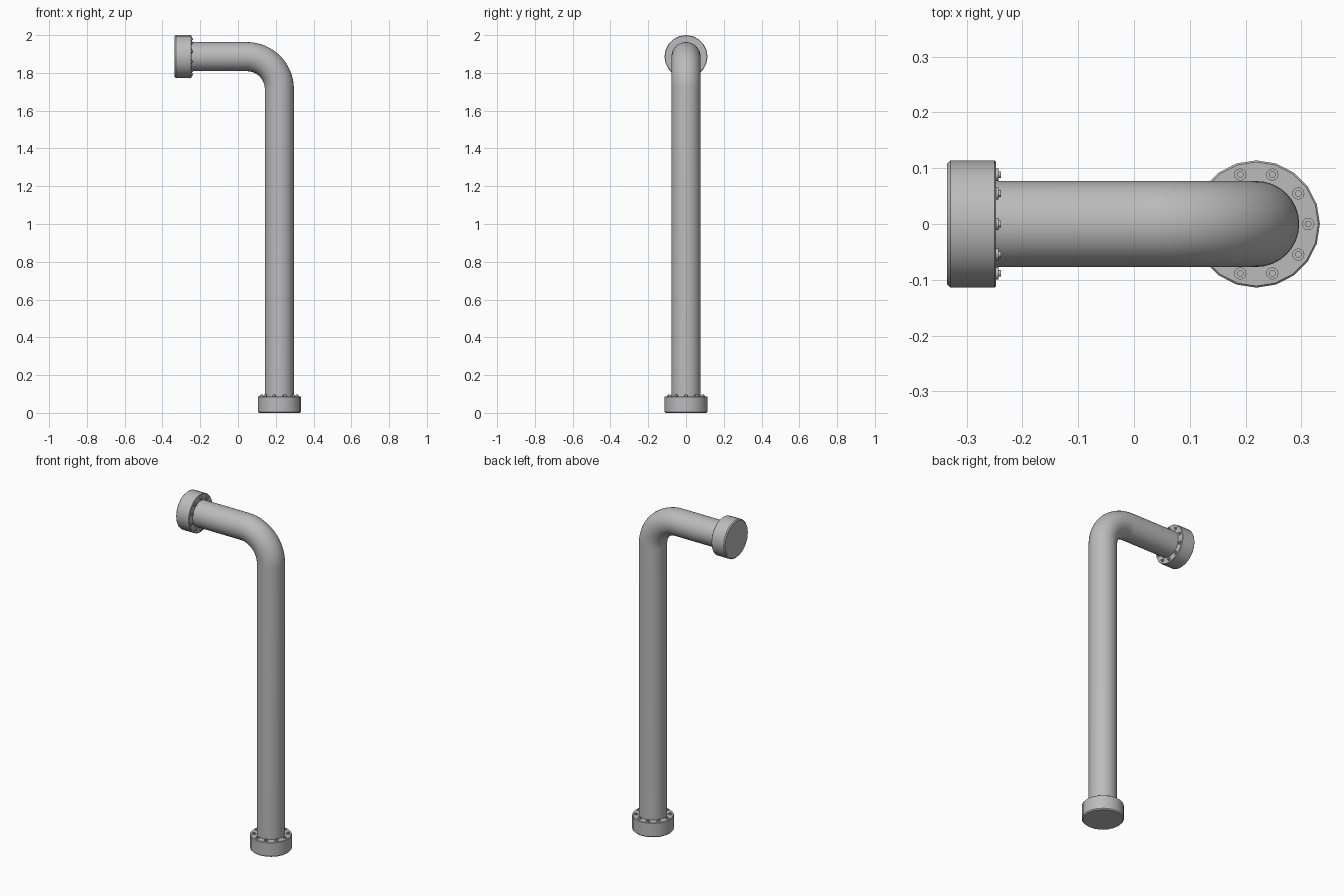
import bpy, math
from mathutils import Vector, Matrix

cube = bpy.data.objects.get("Cube")
if cube:
    bpy.data.objects.remove(cube)

grey = bpy.data.materials.new("grey metal")
grey.use_nodes = True
colour = (0.5, 0.5, 0.5, 1)
grey.diffuse_color = colour
grey.node_tree.nodes["Principled BSDF"].inputs["Base Color"].default_value = colour

PIPE_X, PIPE_Z, PIPE_R, BEND = 0.219, 1.886, 0.077, 0.172
LEFT_END = -0.335
FLANGE_R, FLANGE_H, BOLT_RING, BOLTS = 0.114, 0.088, 0.093, 10


def lathe(name, profile, sides, matrix):
    """Revolve (radius, height) points around z and cap both ends."""
    verts, faces = [], []
    for r, h in profile:
        for i in range(sides):
            a = math.tau * i / sides
            verts.append(matrix @ Vector((r * math.cos(a), r * math.sin(a), h)))
    for k in range(len(profile) - 1):
        for i in range(sides):
            j = (i + 1) % sides
            faces.append((k * sides + i, k * sides + j,
                          (k + 1) * sides + j, (k + 1) * sides + i))
    faces.append(tuple(reversed(range(sides))))
    faces.append(tuple(range((len(profile) - 1) * sides, len(profile) * sides)))
    return add(name, verts, faces)


def add(name, verts, faces):
    mesh = bpy.data.meshes.new(name)
    mesh.from_pydata(verts, [], faces)
    mesh.materials.append(grey)
    obj = bpy.data.objects.new(name, mesh)
    bpy.context.collection.objects.link(obj)
    bpy.ops.object.select_all(action='DESELECT')
    obj.select_set(True)
    bpy.context.view_layer.objects.active = obj
    bpy.ops.object.shade_smooth_by_angle(angle=math.radians(35))
    return obj


# Pipe: rings swept up the riser, round the elbow and out to the left
steps, sides = 16, 32
stations = [(PIPE_X, 0.02, 0)]
for s in range(steps + 1):
    t = math.pi / 2 * s / steps
    stations.append((PIPE_X - BEND + BEND * math.cos(t),
                     PIPE_Z - BEND + BEND * math.sin(t), t))
stations.append((LEFT_END + 0.02, PIPE_Z, math.pi / 2))
verts, faces = [], []
for x, z, t in stations:
    for i in range(sides):
        a = math.tau * i / sides
        out = PIPE_R * math.cos(a)
        verts.append((x + out * math.cos(t), PIPE_R * math.sin(a), z + out * math.sin(t)))
for k in range(len(stations) - 1):
    for i in range(sides):
        j = (i + 1) % sides
        faces.append((k * sides + i, k * sides + j,
                      (k + 1) * sides + j, (k + 1) * sides + i))
add("pipe", verts, faces)


# Flanges with a chamfered rim and a ring of bolts on the pipe side
def flange(prefix, matrix):
    c = 0.006
    lathe(prefix + "_flange",
          [(FLANGE_R - c, 0), (FLANGE_R, c), (FLANGE_R, FLANGE_H - c / 2),
           (FLANGE_R - c / 2, FLANGE_H)], 20, matrix)
    for n in range(BOLTS):
        a = math.tau * n / BOLTS
        place = matrix @ Matrix.Translation(
            (BOLT_RING * math.cos(a), BOLT_RING * math.sin(a), FLANGE_H))
        lathe(f"{prefix}_bolt_{n + 1}",
              [(0.011, -0.002), (0.011, 0.004), (0.006, 0.004), (0.006, 0.009)],
              12, place)


flange("bottom", Matrix.Translation((PIPE_X, 0, 0)))
flange("top", Matrix.Translation((LEFT_END, 0, PIPE_Z))
       @ Matrix.Rotation(math.pi / 2, 4, 'Y'))
